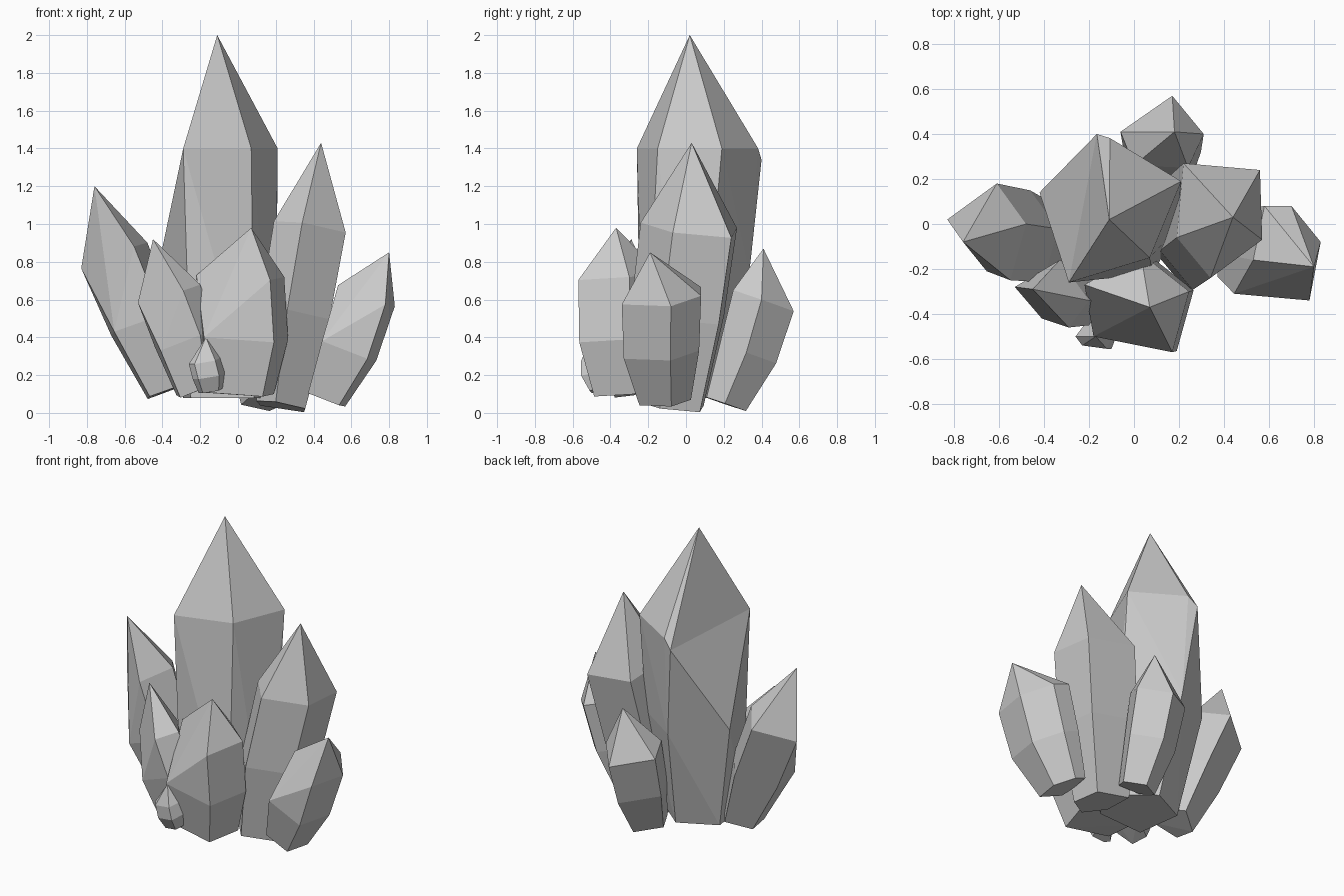
import bpy, bmesh
from math import radians
from mathutils import Vector

if "Cube" in bpy.data.objects:
    bpy.data.objects.remove(bpy.data.objects["Cube"])


def hull_object(name, points, flip=None):
    # Convex faceted crystal; flip = (a, b) turns that ridge into a shallow fold
    bm = bmesh.new()
    for p in points:
        bm.verts.new(p)
    res = bmesh.ops.convex_hull(bm, input=bm.verts)
    junk = {g for g in res["geom_interior"] + res["geom_unused"]
            if isinstance(g, bmesh.types.BMVert)}
    bmesh.ops.delete(bm, geom=list(junk), context='VERTS')
    if flip:
        ends = [Vector(p) for p in flip]
        edges = [e for e in bm.edges
                 if all(min((v.co - p).length for v in e.verts) < 1e-4 for p in ends)]
        bmesh.ops.rotate_edges(bm, edges=edges, use_ccw=False)
    bmesh.ops.dissolve_limit(bm, angle_limit=radians(3), verts=bm.verts, edges=bm.edges)
    bmesh.ops.recalc_face_normals(bm, faces=bm.faces)
    me = bpy.data.meshes.new(name)
    bm.to_mesh(me)
    bm.free()
    ob = bpy.data.objects.new(name, me)
    bpy.context.collection.objects.link(ob)


def crystal(name, base, kb, mid, km, shoulder, tip, outline, belly=None):
    # The shoulder outline (seen from above) is scaled to the mid and base rings;
    # all rings are cut square to the leaning axis
    axis = Vector(shoulder) - Vector(base)
    pts = [Vector(tip)]
    for c, k in ((base, kb), (mid, km), (shoulder, 1)):
        for x, y in outline:
            dx, dy = x - shoulder[0], y - shoulder[1]
            dz = -(axis.x * dx + axis.y * dy) / axis.z
            pts.append(Vector(c) + Vector((dx, dy, dz)) * k)
    # Optional extra corner found only on the mid and base rings
    if belly:
        pts += [Vector(belly), Vector(base) + (Vector(belly) - Vector(mid)) * kb / km]
    hull_object(name, pts)


# Tall main crystal, with one facet cut down low on the back left
foot = [(-.25, -.24), (.085, -.22), (.19, -.02), (-.05, .18), (-.29, .06)]
waist = [(-.285, -.255), (.08, -.19), (.205, .13), (-.1, .335)]
crown = [(-.29, -.26), (.07, -.15), (.21, .19), (-.107, .382)]
top, notch = (-.11, .02, 2), (-.42, .14, .78)
hull_object("main_crystal",
            [(x, y, .08) for x, y in foot] + [(x, y, .74) for x, y in waist]
            + [(x, y, 1.4) for x, y in crown] + [(-.165, .4, 1.34), notch, top],
            flip=(top, notch))

# Leaning crystals around it: base, mid and shoulder rings, then tip
crystal("right_crystal", (.22, -.09, .04), .68, (.29, -.06, .52), .97,
        (.37, 0, .98), (.44, .03, 1.43),
        [(.56, .24), (.57, -.07), (.34, -.24), (.19, -.06), (.22, .27)])
crystal("left_crystal", (-.36, -.05, .12), .62, (-.49, -.05, .48), .95,
        (-.64, -.03, .84), (-.76, -.08, 1.2),
        [(-.83, .02), (-.55, -.25), (-.48, .0), (-.61, .18)], (-.655, -.21, .43))
crystal("front_left_crystal", (-.2, -.3, .13), .7, (-.26, -.31, .4), 1,
        (-.35, -.32, .635), (-.45, -.29, .92),
        [(-.53, -.28), (-.29, -.46), (-.2, -.34), (-.33, -.16)], (-.41, -.42, .33))
crystal("front_crystal", (.01, -.31, .1), .8, (.04, -.345, .39), 1,
        (.02, -.35, .72), (.07, -.37, .98),
        [(-.22, -.27), (.17, -.57), (.245, -.3), (.03, -.13)], (-.18, -.5, .4))
crystal("far_right_crystal", (.47, -.11, .07), .65, (.59, -.13, .33), .95,
        (.68, -.13, .62), (.8, -.19, .85),
        [(.53, -.16), (.78, -.34), (.83, -.08), (.7, .08), (.58, .08)],
        (.445, -.31, .38))
crystal("back_crystal", (.14, .2, .05), .65, (.13, .31, .32), .93,
        (.13, .39, .6), (.18, .41, .87),
        [(.17, .57), (-.06, .41), (.0, .26), (.24, .25), (.31, .4)])
crystal("small_crystal", (-.14, -.45, .12), .75, (-.15, -.475, .2), 1,
        (-.17, -.475, .28), (-.17, -.5, .4),
        [(-.26, -.5), (-.23, -.54), (-.12, -.555), (-.08, -.45), (-.17, -.38)])
